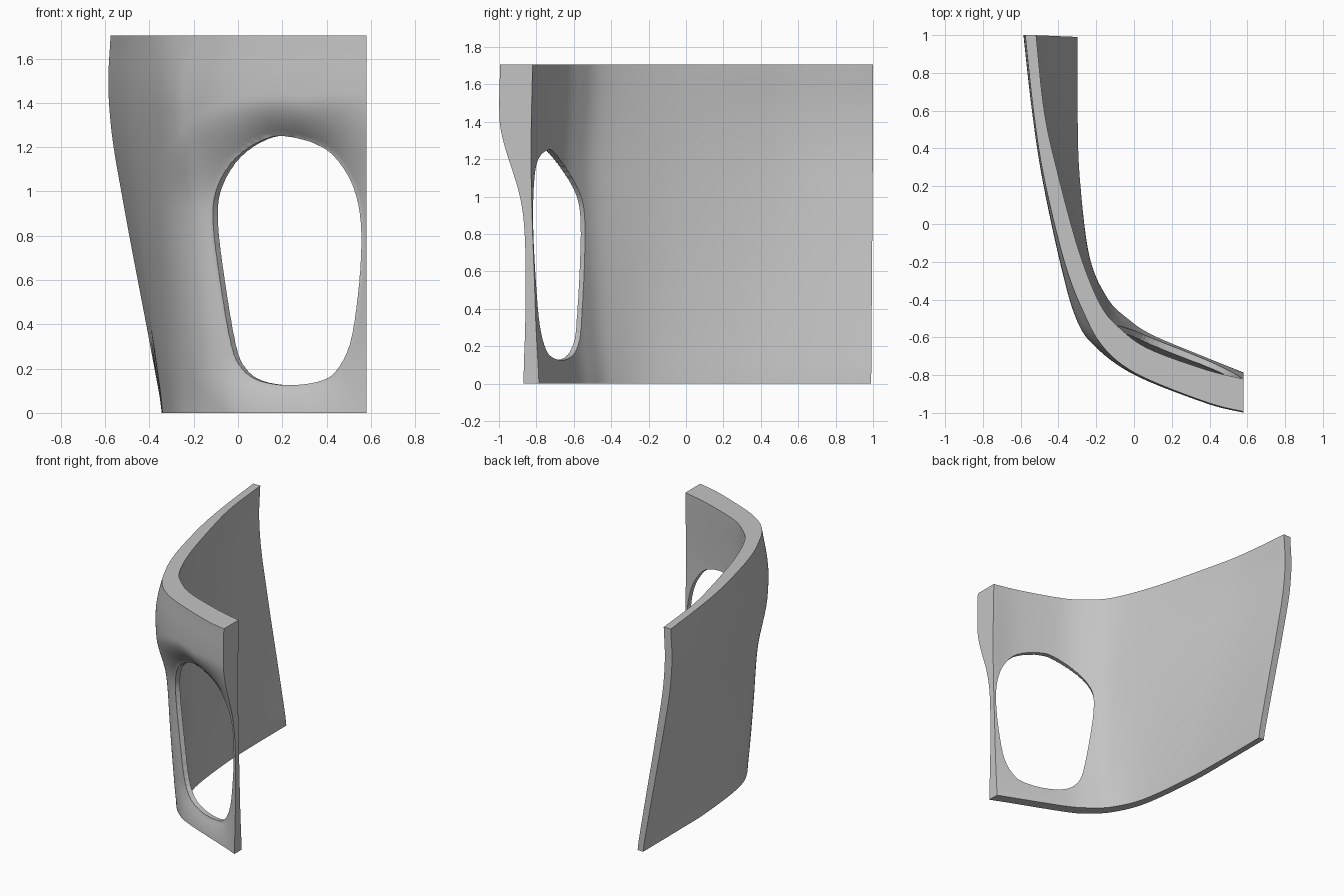
import bpy, bmesh
from math import exp
from mathutils import Vector

cube = bpy.data.objects.get("Cube")
if cube:
    bpy.data.objects.remove(cube, do_unlink=True)

HEIGHT, RIM = 1.705, 0.033
NU, NZ = 140, 100

# Plan curves, from the front end round the corner to the back end
inner_low = [(.58, -.785), (.38, -.703), (.1, -.585), (-.03, -.5), (-.14, -.39),
             (-.235, -.17), (-.285, .25), (-.295, .6), (-.295, .99)]
outer_low = [(.58, -.87), (.38, -.79), (.06, -.655), (-.08, -.565), (-.195, -.43),
             (-.285, -.2), (-.335, .25), (-.34, .6), (-.34, .99)]
inner_high = [(.58, -.82), (.38, -.77), (.08, -.66), (-.07, -.555), (-.18, -.425),
              (-.295, -.14), (-.415, .29), (-.485, .6), (-.53, 1)]
outer_high = [(.58, -1), (.38, -.95), (0, -.8), (-.215, -.645), (-.313, -.495),
              (-.395, -.2), (-.49, .25), (-.545, .62), (-.588, 1)]
# Height against how far the wall has leaned out
side_lean = [(0, 0), (.4, .3), (.8, .61), (1, .755), (1.2, .9), (1.35, .97),
             (1.5, 1), (1.6, .98), (HEIGHT, .94)]
front_lean = [(0, 0), (.3, .5), (.6, .78), (.85, 1.05), (1, 1.15), (1.2, 1.28),
              (1.4, 1.2), (HEIGHT, 1)]
# Opening outline in x and z
opening = [(.22, 1.25), (.39, 1.2), (.495, 1.085), (.55, .94), (.565, .76),
           (.55, .53), (.515, .31), (.45, .185), (.37, .14), (.235, .125),
           (.11, .145), (.035, .2), (-.01, .305), (-.06, .6), (-.09, .85),
           (-.077, 1.005), (0, 1.14), (.11, 1.225)]


def spline(points, t, closed=False):
    """Smooth curve through the points at parameter t, counted in points."""
    p = [Vector(q) for q in points]
    n = len(p)
    i = int(t) if closed else min(int(t), n - 2)
    f = t - i
    pick = (lambda k: p[k % n]) if closed else (lambda k: p[max(0, min(n - 1, k))])
    a, b, c, d = (pick(i + k) for k in (-1, 0, 1, 2))
    return (b * 2 + (c - a) * f + (a * 2 - b * 5 + c * 4 - d) * f * f
            + (b * 3 - a - c * 3 + d) * f ** 3) / 2


def clamp(v):
    return max(0, min(1, v))


def table_at(table, z):
    for (z0, f0), (z1, f1) in zip(table, table[1:]):
        if z <= z1:
            return f0 + (f1 - f0) * (z - z0) / (z1 - z0)
    return table[-1][1]


def smooth_at(table, z):
    samples = [table_at(table, max(0, min(HEIGHT, z + k * .03))) for k in range(-3, 4)]
    return sum(samples) / len(samples)


outline = [spline(opening, k / 4, True) for k in range(len(opening) * 4)]


def opening_distance(p):
    best, inside = 9, True
    for a, b in zip(outline, outline[1:] + outline[:1]):
        e, q = b - a, p - a
        if e.x * q.y - e.y * q.x > 0:
            inside = False
        best = min(best, (q - e * clamp(q.dot(e) / e.length_squared)).length)
    return 0 if inside else best


def inner_at(u, z):
    w = clamp((5 - u) / 2)
    w = w * w * (3 - 2 * w)
    f = w * smooth_at(front_lean, z) + (1 - w) * smooth_at(side_lean, z)
    return spline(inner_low, u).lerp(spline(inner_high, u), f)


def wall_points(i, j):
    """Outer and inner point of the wall at one grid position."""
    u, z = 8 * i / NU, HEIGHT * j / NZ
    inner = inner_at(u, z)
    # the corner draws back in towards the top edge
    drop = .35 * exp(-((u - 4) / 1.3) ** 2) * max(0, (z - 1.35) / .355) ** 2
    outer = spline(outer_low, u).lerp(spline(outer_high, u), smooth_at(side_lean, z) - drop)
    # the wall rolls in to a thin rim round the opening
    reach = .18 + .12 * clamp((inner.x - .3) / .28)
    near = max(0, 1 - opening_distance(Vector((inner.x, z))) / reach) ** 2
    outer = outer.lerp(inner + (outer - inner).normalized() * RIM, near)
    if i == 0:
        outer.x = inner.x
    return (*outer, z), (*inner, z)


def make_object(name, bm):
    bmesh.ops.recalc_face_normals(bm, faces=bm.faces)
    mesh = bpy.data.meshes.new(name)
    bm.to_mesh(mesh)
    bm.free()
    ob = bpy.data.objects.new(name, mesh)
    bpy.context.collection.objects.link(ob)
    return ob


# Curved panel: closed rings stacked up the height
bm = bmesh.new()
rings = []
for j in range(NZ + 1):
    pairs = [wall_points(i, j) for i in range(NU + 1)]
    rings.append([bm.verts.new(o) for o, _ in pairs]
                 + [bm.verts.new(n) for _, n in reversed(pairs)])
count = len(rings[0])
for low, high in zip(rings, rings[1:]):
    for k in range(count):
        m = (k + 1) % count
        bm.faces.new((low[k], low[m], high[m], high[k]))
for ring in (rings[0], rings[-1]):
    for k in range(NU):
        bm.faces.new((ring[k], ring[k + 1], ring[-k - 2], ring[-k - 1]))
panel = make_object("curved_panel", bm)

# Opening cutter, its sides square to the inner face
bm = bmesh.new()
front, back = [], []
for p in outline:
    near_u, far_u = 0, 5
    for step in range(24):
        u = (near_u + far_u) / 2
        if inner_at(u, p.y).x > p.x:
            near_u = u
        else:
            far_u = u
    t = (inner_at(u + .05, p.y) - inner_at(max(0, u - .05), p.y)).normalized()
    base = Vector((*inner_at(u, p.y), p.y))
    normal = Vector((t.y, -t.x, 0))
    normal *= 1 if normal.y < 0 else -1
    front.append(bm.verts.new(base + normal * .2))
    back.append(bm.verts.new(base - normal * .1))
bm.faces.new(front)
bm.faces.new(back)
for k in range(len(front)):
    bm.faces.new((front[k - 1], front[k], back[k], back[k - 1]))
bmesh.ops.triangulate(bm, faces=bm.faces)
cutter = make_object("opening_cutter", bm)
cutter.hide_render = True

cut = panel.modifiers.new("opening", "BOOLEAN")
cut.operation, cut.solver, cut.object = "DIFFERENCE", "EXACT", cutter
bpy.ops.object.select_all(action="DESELECT")
panel.select_set(True)
bpy.context.view_layer.objects.active = panel
bpy.ops.object.modifier_apply(modifier=cut.name)
bpy.data.objects.remove(cutter, do_unlink=True)

# Plain grey finish
grey = bpy.data.materials.new("plain_grey")
grey.use_nodes = True
colour = (.55, .55, .55, 1)
grey.diffuse_color = colour
grey.node_tree.nodes["Principled BSDF"].inputs["Base Color"].default_value = colour
panel.data.materials.clear()
panel.data.materials.append(grey)
bpy.ops.object.shade_smooth_by_angle(angle=.6)
